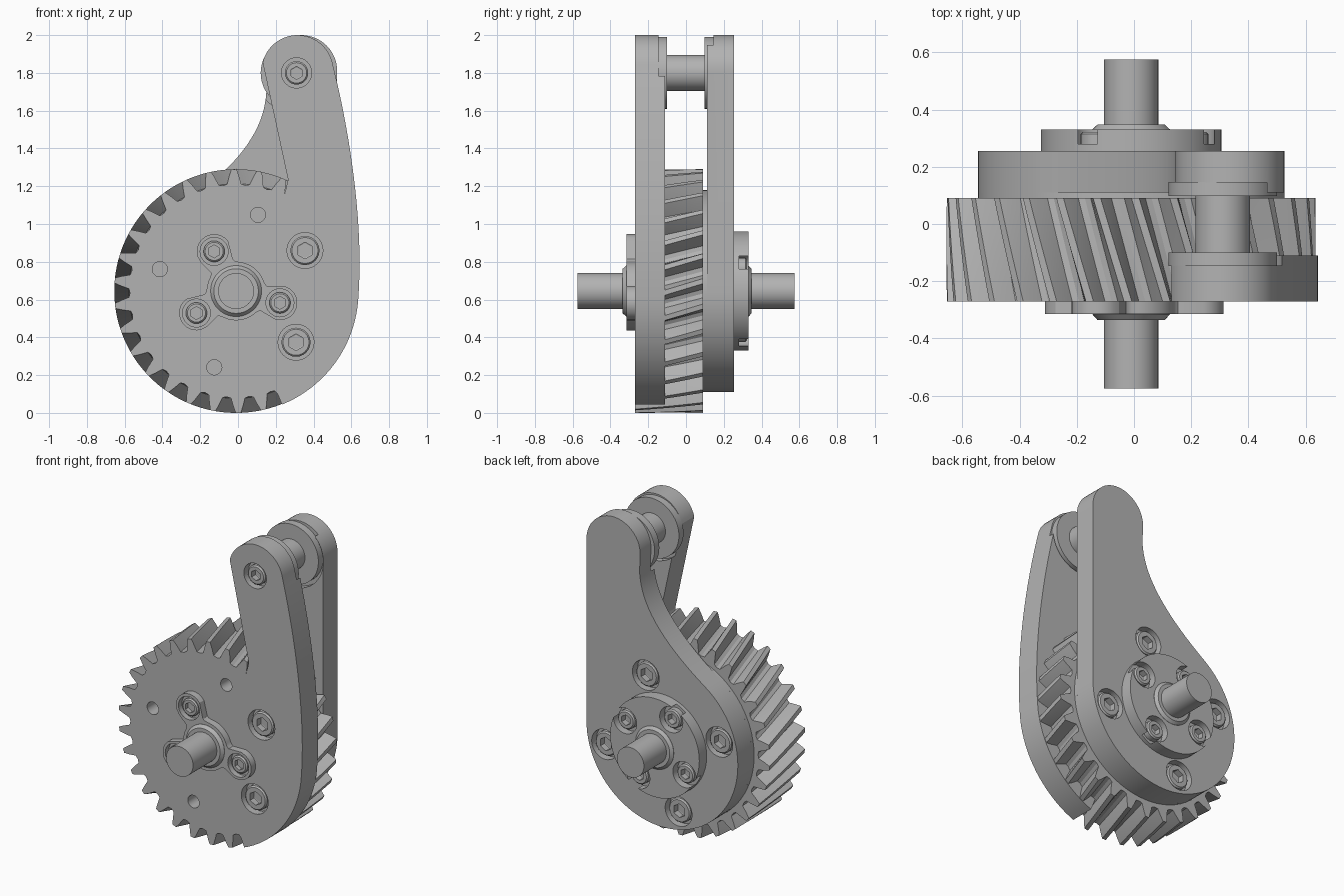
import bpy, bmesh
from math import sin, cos, pi, radians, hypot, floor
from mathutils import Vector
from mathutils.geometry import interpolate_bezier

cube = bpy.data.objects.get("Cube")
if cube:
    bpy.data.objects.remove(cube)

steel = bpy.data.materials.new("grey_steel")
steel.use_nodes = True
steel.diffuse_color = (0.45, 0.45, 0.45, 1)
steel.node_tree.nodes["Principled BSDF"].inputs["Base Color"].default_value = steel.diffuse_color

CX, CZ = -0.01, 0.645          # shaft axis
PIN = (0.31, 1.80)             # crank pin axis


def polar(r, deg, c=(CX, CZ)):
    return (c[0] + r * cos(radians(deg)), c[1] + r * sin(radians(deg)))


def arc(r, a0, a1, n, c=(CX, CZ)):
    return [polar(r, a0 + (a1 - a0) * i / n, c) for i in range(n + 1)]


def bezier(a, b, c, d, n=20):
    pts = interpolate_bezier(*[Vector((p[0], p[1], 0)) for p in (a, b, c, d)], n)
    return [(p.x, p.y) for p in pts]


def loft(name, rings):
    """Skin closed rings of (x, y, z) points and cap both ends."""
    bm = bmesh.new()
    rows = [[bm.verts.new(p) for p in ring] for ring in rings]
    n = len(rows[0])
    for a, b in zip(rows, rows[1:]):
        for i in range(n):
            bm.faces.new((a[i], a[(i + 1) % n], b[(i + 1) % n], b[i]))
    bm.faces.new(rows[0])
    bm.faces.new(rows[-1])
    bmesh.ops.recalc_face_normals(bm, faces=bm.faces)
    mesh = bpy.data.meshes.new(name)
    bm.to_mesh(mesh)
    bm.free()
    mesh.materials.append(steel)
    ob = bpy.data.objects.new(name, mesh)
    bpy.context.collection.objects.link(ob)
    return ob


def slab(name, outline, y0, y1):
    return loft(name, [[(x, y, z) for x, z in outline] for y in (y0, y1)])


def turned(name, c, profile, n=48):
    """Lathe (radius, y) pairs about an axis along y."""
    return loft(name, [[(x, y, z) for x, z in arc(r, 0, 360, n, c)[:-1]] for r, y in profile])


def disc(name, c, r, y0, y1, n=48):
    return turned(name, c, [(r, y0), (r, y1)], n)


def combine(ob, other, operation):
    mod = ob.modifiers.new(operation, 'BOOLEAN')
    mod.operation, mod.solver, mod.object = operation, 'EXACT', other
    other.hide_render = True
    bpy.context.view_layer.objects.active = ob
    bpy.ops.object.modifier_apply(modifier=mod.name)
    bpy.data.objects.remove(other)


def bore(ob, c, r, y0, y1):
    combine(ob, disc("cutter", c, r, y0, y1, 32), 'DIFFERENCE')


def bolt(name, c, r, hexr, y, out):
    """Socket bolt whose head faces along out (-1 front, 1 rear)."""
    def ring(rad, depth, six=False):
        pts = []
        for i in range(24):
            k = cos(pi / 6) / cos((i % 4) * pi / 12 - pi / 6) if six else 1
            x, z = polar(rad * k, i * 15 + 30, c)
            pts.append((x, y - out * depth, z))
        return pts
    loft(name, [ring(r, 0.07), ring(r, 0.008), ring(r - 0.008, 0), ring(hexr, 0, True),
                ring(hexr, 0.04, True), ring(hexr * 0.2, 0.055)])


def bolted(ob, name, c, r, hexr, face, out, gap=0.018, depth=0.05):
    bore(ob, c, r + gap, face + out * 0.02, face - out * depth)
    bolt(name, c, r, hexr, face - out * 0.008, out)


# Helical gear
TEETH, LAYERS = 30, 8
profile = [(-0.5, 0.562), (-0.31, 0.568), (-0.2, 0.61), (-0.1, 0.645),
           (0.1, 0.645), (0.2, 0.61), (0.31, 0.568)]
rings = []
for k in range(LAYERS + 1):
    y = -0.27 + 0.36 * k / LAYERS
    turn = -89 + 9.7 * k / LAYERS
    pts = [polar(r, turn + (t + f) * 360 / TEETH) for t in range(TEETH) for f, r in profile]
    rings.append([(x, y, z) for x, z in pts])
front_web = loft("gear_and_front_web", rings)

# Front arm merged with the gear
edge = bezier(polar(0.648, -3), (0.665, 0.98), (0.60, 1.45), (0.502, 1.843))
outline = ([(CX, CZ)] + arc(0.648, -68, -5, 20) + edge
           + arc(0.19, 12, 166, 24, (0.315, 1.81)) + [(0.265, 1.235), (0.245, 1.15)])
combine(front_web, slab("front_arm", outline, -0.27, -0.11), 'UNION')
bore(front_web, PIN, 0.208, -0.145, -0.05)
for i, (r, a) in enumerate([(0.423, 30.5), (0.417, -40.5)]):
    bolted(front_web, f"front_web_bolt_{i}", polar(r, a), 0.077, 0.044, -0.27, -1)
bolted(front_web, "pin_bolt", PIN, 0.062, 0.034, -0.27, -1)
for a in (74, 164, 254):
    bore(front_web, polar(0.42, a), 0.04, -0.3, -0.17)

# Rear teardrop arm
outline = (arc(0.535, 125, 360, 60) + arc(0.19, 0, 180, 28, (0.335, 1.81))
           + bezier((0.15, 1.70), (0.14, 1.5), (0.01, 1.31), polar(0.535, 125))[:-1])
rear_web = slab("rear_web", outline, 0.11, 0.255)
bore(rear_web, PIN, 0.215, 0.05, 0.145)
for i in range(4):
    bolted(rear_web, f"rear_web_bolt_{i}", polar(0.42, 74 + 90 * i), 0.077, 0.044, 0.255, 1)
disc("rear_spacer", (CX, CZ), 0.535, 0.085, 0.112, 72)

# Crank pin and thrust washers
disc("crank_pin", PIN, 0.095, -0.15, 0.15)
disc("front_washer", PIN, 0.19, -0.146, -0.10)
disc("rear_washer", PIN, 0.19, 0.098, 0.146)

# Front three-lobed flange
LOBES = (119, 209, 345)
centres = [(polar(0.24, a), 0.092) for a in LOBES] + [((CX, CZ), 0.155)]


def inside(p):
    d = None
    for (x, z), r in centres:
        e = hypot(p[0] - x, p[1] - z) - r
        if d is None:
            d = e
        else:
            h = max(0.06 - abs(d - e), 0) / 0.06
            d = min(d, e) - h * h * 0.015
    return d < 0


outline = []
for a in range(0, 360, 3):
    r = 0.35
    while not inside(polar(r, a)):
        r -= 0.001
    outline.append(polar(r, a))
front_flange = slab("front_flange", outline, -0.315, -0.268)
for i, a in enumerate(LOBES):
    bolted(front_flange, f"front_flange_bolt_{i}", polar(0.24, a), 0.056, 0.034, -0.315, -1, depth=0.035)

# Rear round flange
rear_flange = disc("rear_flange", (CX, CZ), 0.315, 0.253, 0.33, 72)
for i in range(4):
    bolted(rear_flange, f"rear_flange_bolt_{i}", polar(0.24, 29 + 90 * i), 0.06, 0.034,
           0.33, 1, gap=0.022)

# Main shaft with collars on both sides
disc("main_shaft", (CX, CZ), 0.095, -0.575, 0.575)
turned("front_collar", (CX, CZ), [(0.135, -0.31), (0.135, -0.316), (0.118, -0.335), (0.09, -0.335)])
turned("rear_collar", (CX, CZ), [(0.135, 0.325), (0.135, 0.331), (0.118, 0.347), (0.09, 0.347)])

# Smooth curved walls, crisp edges
bpy.ops.object.select_all(action='DESELECT')
for ob in bpy.context.scene.objects:
    if ob.type == 'MESH':
        ob.select_set(True)
        bpy.context.view_layer.objects.active = ob
bpy.ops.object.shade_smooth_by_angle(angle=radians(25))
